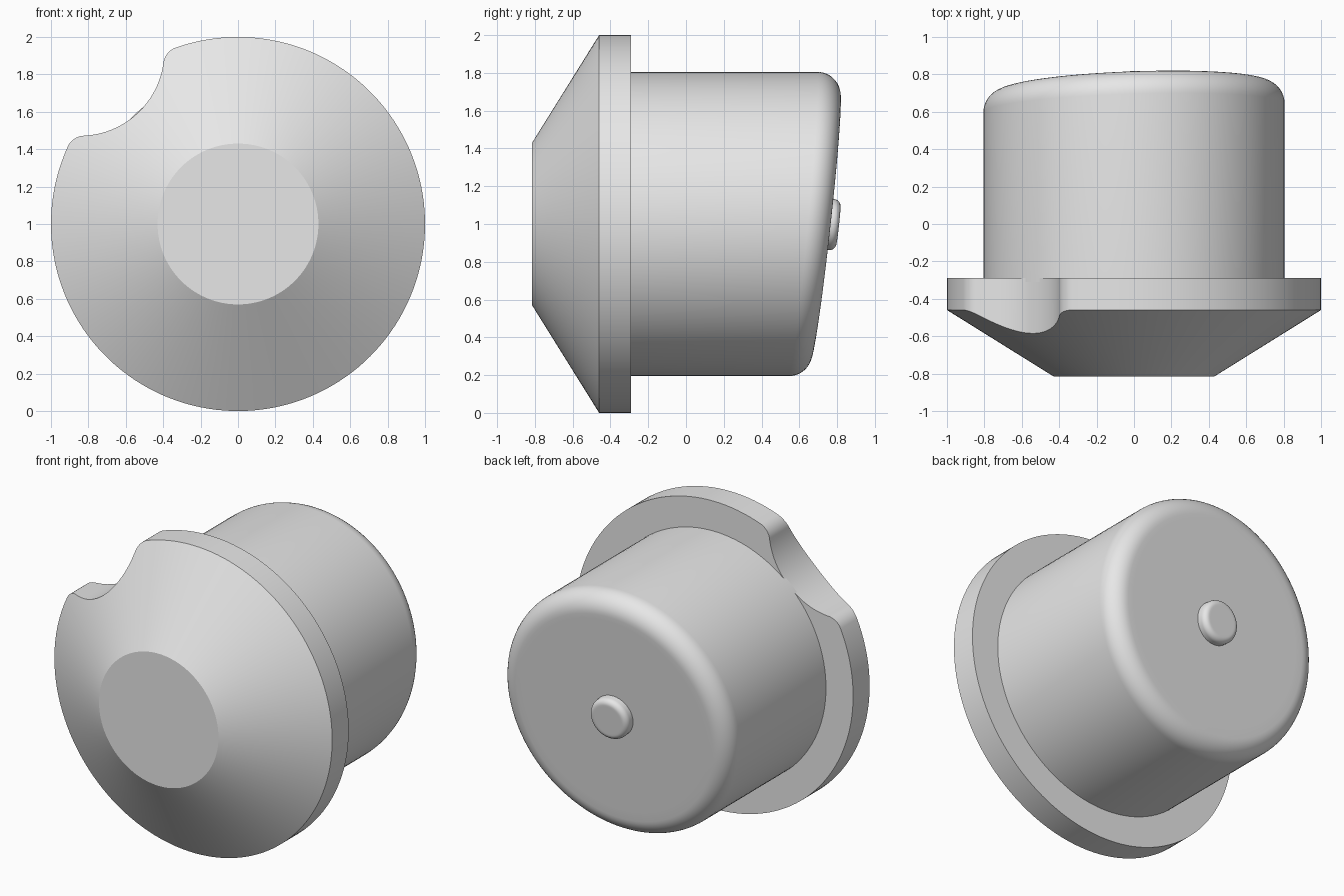
import bpy, bmesh
from math import sin, cos, pi, radians, acos, atan, sqrt, hypot
from mathutils import Vector

if "Cube" in bpy.data.objects:
    bpy.data.objects.remove(bpy.data.objects["Cube"])

grey = bpy.data.materials.new("light_grey")
grey.use_nodes = True
grey.diffuse_color = (0.8, 0.8, 0.8, 1)
grey.node_tree.nodes["Principled BSDF"].inputs["Base Color"].default_value = (0.8, 0.8, 0.8, 1)

CENTRE = Vector((0, 0, 1))
SEGMENTS = 128


def loft(name, rings):
    """Skin closed rings of equal length and cap both ends."""
    bm = bmesh.new()
    loops = [[bm.verts.new(Vector(p) + CENTRE) for p in ring] for ring in rings]
    n = len(loops[0])
    for lower, upper in zip(loops, loops[1:]):
        for i in range(n):
            j = (i + 1) % n
            bm.faces.new((lower[i], lower[j], upper[j], upper[i]))
    bm.faces.new(loops[0][::-1])
    bm.faces.new(loops[-1])
    bmesh.ops.recalc_face_normals(bm, faces=bm.faces)
    mesh = bpy.data.meshes.new(name)
    bm.to_mesh(mesh)
    bm.free()
    obj = bpy.data.objects.new(name, mesh)
    bpy.context.collection.objects.link(obj)
    mesh.materials.append(grey)
    bpy.ops.object.select_all(action='DESELECT')
    obj.select_set(True)
    bpy.context.view_layer.objects.active = obj
    bpy.ops.object.shade_smooth_by_angle(angle=radians(25))
    return obj


def arc(cx, cz, r, start, end, steps):
    return [(cx + r * cos(start + (end - start) * i / steps),
             cz + r * sin(start + (end - start) * i / steps)) for i in range(steps + 1)]


# Conical flange: round outline with a filleted scallop, made about +x then turned
NOTCH_D, NOTCH_R, FILLET = 1.25, 0.45, 0.1
reach = 1 - FILLET
phi = acos((NOTCH_D**2 + reach**2 - (NOTCH_R + FILLET)**2) / (2 * NOTCH_D * reach))
fx, fz = reach * cos(phi), reach * sin(phi)
beta = acos((NOTCH_D - fx) / (NOTCH_R + FILLET))
half = arc(NOTCH_D, 0, NOTCH_R, pi, pi - beta, 14)
half += arc(fx, fz, FILLET, -beta, phi, 14)[1:]
half += arc(0, 0, 1, phi, pi, 64)[1:]
profile = half + [(x, -z) for x, z in half[-2:0:-1]]
turn = radians(132.5)
outline = [(x * cos(turn) - z * sin(turn), x * sin(turn) + z * cos(turn)) for x, z in profile]

FACE_R, FACE_Y, RIM_Y, BACK_Y = 0.43, -0.815, -0.46, -0.29
slope = (RIM_Y - FACE_Y) / (1 - FACE_R)
face, edge, back = [], [], []
for x, z in outline:
    r = hypot(x, z)
    face.append((x / r * FACE_R, FACE_Y, z / r * FACE_R))
    edge.append((x, RIM_Y - (1 - r) * slope, z))
    back.append((x, BACK_Y, z))
loft("conical_flange", [face, edge, back])

# Barrel: cylinder with a slanted end and a rolled edge
TILT_X, TILT_Z, END_Y = 0.035, 0.11, 0.742
BARREL_R, ROUND = 0.805, 0.12
STEPS = 10
columns = []
for i in range(SEGMENTS):
    t = 2 * pi * i / SEGMENTS
    s = TILT_X * cos(t) + TILT_Z * sin(t)
    rc = BARREL_R - ROUND
    yc = END_Y + s * rc - ROUND * sqrt(1 + s * s)
    column = [(BARREL_R, BACK_Y - 0.02)]
    column += arc(rc, yc, ROUND, 0, pi / 2 + atan(s), STEPS)
    column.append((0.64, END_Y + s * 0.64))
    columns.append([(r * cos(t), y, r * sin(t)) for r, y in column])
loft("barrel", list(zip(*columns)))

# Small rounded button standing square on the slanted end
normal = Vector((-TILT_X, 1, -TILT_Z)).normalized()
rotation = Vector((0, 1, 0)).rotation_difference(normal)
BUTTON_R, BUTTON_H, BUTTON_ROUND = 0.135, 0.065, 0.035
section = [(BUTTON_R, -0.02)]
section += arc(BUTTON_R - BUTTON_ROUND, BUTTON_H - BUTTON_ROUND, BUTTON_ROUND, 0, pi / 2, 8)
section.append((0.09, BUTTON_H))
rings = []
for r, h in section:
    ring = []
    for i in range(64):
        t = 2 * pi * i / 64
        ring.append(rotation @ Vector((r * cos(t), h, r * sin(t))) + Vector((0, END_Y, 0)))
    rings.append(ring)
loft("end_button", rings)
